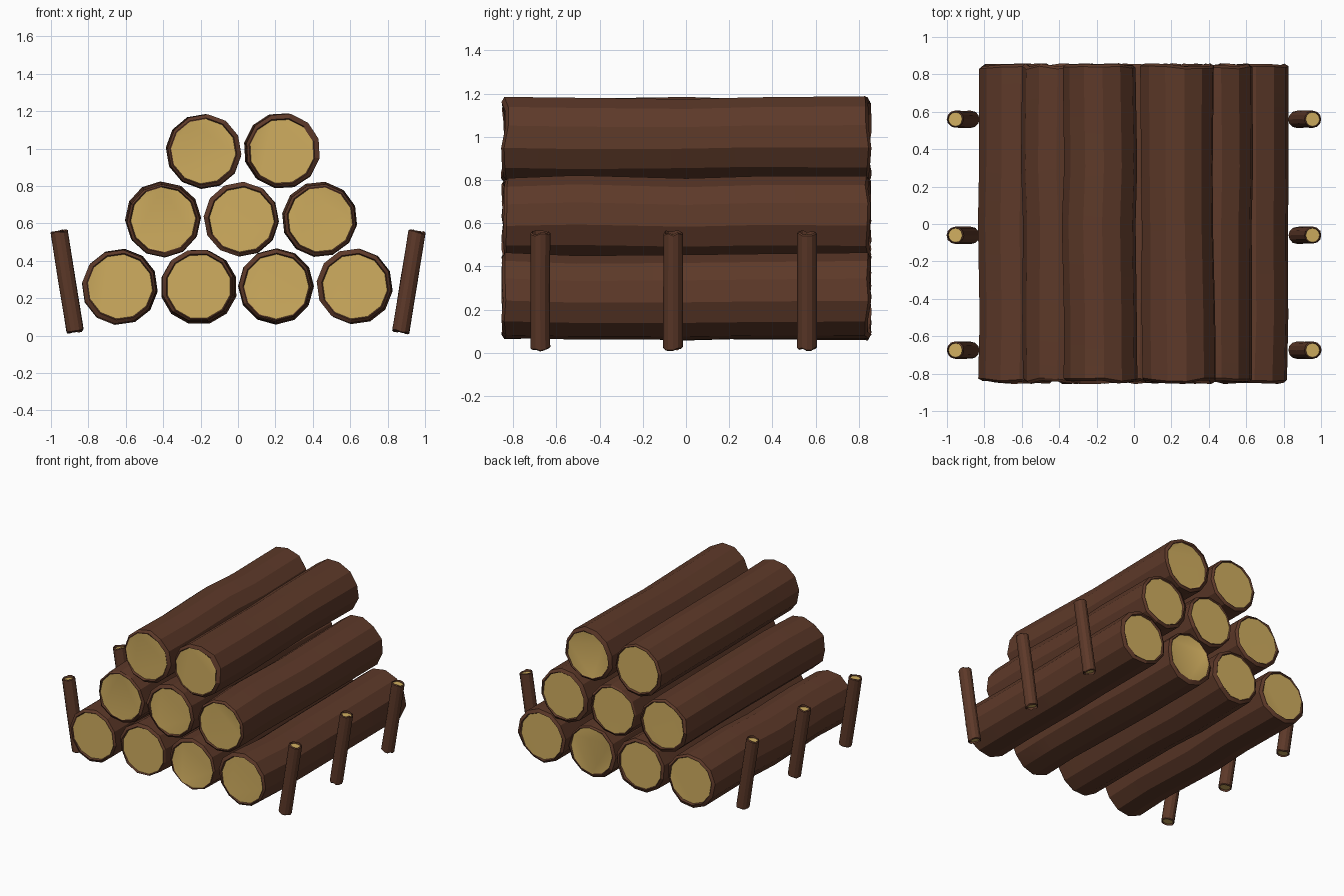
import bpy, bmesh, math, random
from mathutils import Vector

if "Cube" in bpy.data.objects:
    bpy.data.objects.remove(bpy.data.objects["Cube"])

random.seed(4)


def material(name, rgb):
    m = bpy.data.materials.new(name)
    m.diffuse_color = (*rgb, 1)
    m.use_nodes = True
    m.node_tree.nodes["Principled BSDF"].inputs["Base Color"].default_value = m.diffuse_color
    return m


bark = material("brown bark", (0.11, 0.041, 0.022))
wood = material("cut wood", (0.63, 0.42, 0.115))


def log(name, start, end, radius, sides, stations, wobble, rim, recess, ragged, roll=0.0):
    """Wobbly bark tube with a bark rim and a recessed cut-wood cap at each end."""
    start, end = Vector(start), Vector(end)
    axis = (end - start).normalized()
    u = axis.cross(Vector((0, 1, 0)) if abs(axis.y) < 0.5 else Vector((0, 0, 1))).normalized()
    v = axis.cross(u)
    bm = bmesh.new()

    def ring(centre, r, shifts):
        out = []
        for i in range(sides):
            a = 2 * math.pi * i / sides + roll
            out.append(bm.verts.new(centre + (u * math.cos(a) + v * math.sin(a)) * r + axis * shifts[i]))
        return out

    flat = [0.0] * sides
    head = [random.uniform(-ragged, ragged) for _ in range(sides)]
    tail = [random.uniform(-ragged, ragged) for _ in range(sides)]
    # rings: front cap, front rim, bark stations, back rim, back cap
    rings = [ring(start + axis * recess, radius * rim, flat),
             ring(start, radius * (rim + 0.03), head)]
    for t in stations:
        c = start.lerp(end, t)
        c += u * random.uniform(-wobble, wobble) + v * random.uniform(-wobble, wobble)
        shift = head if t == stations[0] else tail if t == stations[-1] else flat
        rings.append(ring(c, radius + random.uniform(-wobble, wobble) * 0.6, shift))
    rings += [ring(end, radius * (rim + 0.03), tail),
              ring(end - axis * recess, radius * rim, flat)]
    for a, b in zip(rings, rings[1:]):
        for i in range(sides):
            j = (i + 1) % sides
            bm.faces.new((a[i], a[j], b[j], b[i]))
    for cap in (rings[0][::-1], rings[-1]):
        bm.faces.new(cap).material_index = 1
    bmesh.ops.recalc_face_normals(bm, faces=bm.faces)
    me = bpy.data.meshes.new(name)
    bm.to_mesh(me)
    bm.free()
    me.materials.append(bark)
    me.materials.append(wood)
    ob = bpy.data.objects.new(name, me)
    bpy.context.collection.objects.link(ob)
    bpy.ops.object.select_all(action='DESELECT')
    ob.select_set(True)
    bpy.context.view_layer.objects.active = ob
    bpy.ops.object.shade_smooth_by_angle(angle=math.radians(24))
    return ob


# stacked logs, three rows
rows = [("bottom", 0.262, (-0.63, -0.21, 0.205, 0.625)),
        ("middle", 0.62, (-0.40, 0.02, 0.44)),
        ("top", 0.985, (-0.185, 0.235))]
for row, z, xs in rows:
    for n, x in enumerate(xs, 1):
        log(f"{row}_log_{n}", (x, -0.846, z), (x, 0.85, z), 0.197, 12,
            (0.008, 0.2, 0.5, 0.68, 0.992), 0.007, 0.88, 0.008, 0.01,
            random.uniform(0, 0.5))

# leaning side stakes
for side, sx in (("left", -1), ("right", 1)):
    for n, y in enumerate((-0.675, -0.06, 0.56), 1):
        log(f"{side}_stake_{n}", (sx * 0.87, y, 0.018), (sx * 0.957, y, 0.558), 0.046, 12,
            (0.01, 0.5, 0.99), 0.001, 0.82, 0.015, 0.006)
